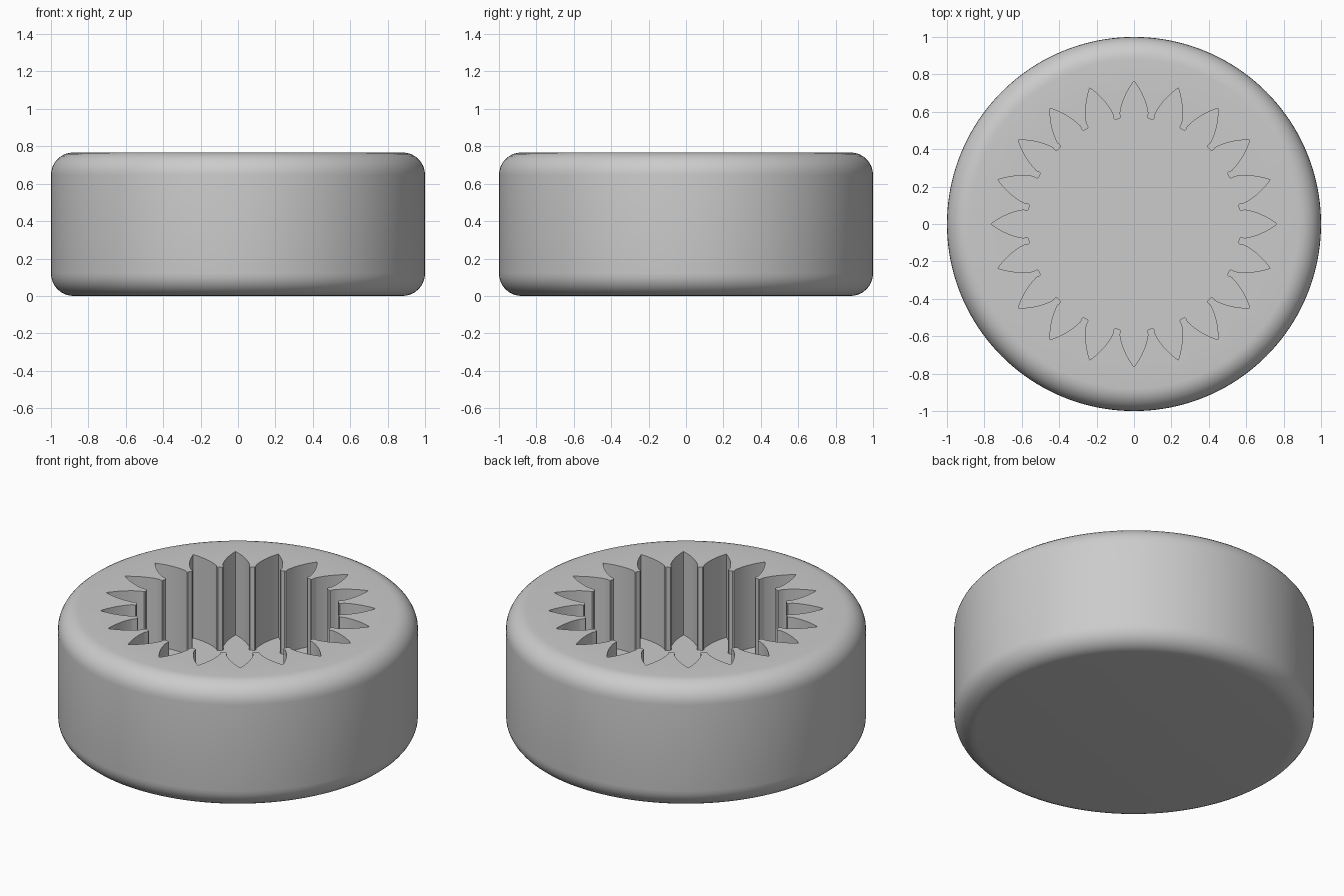
import bpy, bmesh
from math import sin, cos, pi, radians
from mathutils import Vector, Matrix

if "Cube" in bpy.data.objects:
    bpy.data.objects.remove(bpy.data.objects["Cube"])

HEIGHT, FLOOR, FILLET = 0.767, 0.256, 0.12
TEETH, SEGMENTS, STEPS = 20, 160, 8

grey = bpy.data.materials.new("plain grey")
grey.use_nodes = True
colour = (0.6, 0.6, 0.6, 1)
grey.diffuse_color = colour
grey.node_tree.nodes["Principled BSDF"].inputs["Base Color"].default_value = colour

bm = bmesh.new()


def ring(points, z):
    return [bm.verts.new((p[0], p[1], z)) for p in points]


def bridge(low, high):
    for i in range(len(low)):
        j = (i + 1) % len(low)
        bm.faces.new((low[i], low[j], high[j], high[i]))


def loop_edges(loop):
    return [bm.edges.get((loop[i - 1], loop[i])) for i in range(len(loop))]


# Outer body: rounded bottom edge, straight wall, rounded top edge
arc = [i * pi / 2 / STEPS for i in range(STEPS + 1)]
profile = [(1 - FILLET + FILLET * sin(a), FILLET - FILLET * cos(a)) for a in arc]
profile += [(r, HEIGHT - z) for r, z in reversed(profile)]
circle = [(cos(2 * pi * i / SEGMENTS), sin(2 * pi * i / SEGMENTS)) for i in range(SEGMENTS)]
rings = [ring([(x * r, y * r) for x, y in circle], z) for r, z in profile]
for low, high in zip(rings, rings[1:]):
    bridge(low, high)
bm.faces.new(list(reversed(rings[0])))

# Half of one leaf-shaped tooth gap: curved flank, then the rounded land corner
tip, bend, neck = Vector((0.765, 0)), Vector((0.68, 0.062)), Vector((0.59, 0.075))
half = [tip * (1 - t) ** 2 + bend * 2 * t * (1 - t) + neck * t * t
        for t in (i / 10 for i in range(11))]
half += [Vector(p) for p in ((0.575, 0.071), (0.567, 0.072), (0.562, 0.077))]
gap = [Vector((p.x, -p.y)) for p in reversed(half[1:])] + half
outline = [Matrix.Rotation(radians(360 / TEETH * k), 2) @ p for k in range(TEETH) for p in gap]

# Toothed socket with a closed floor
rim, base = ring(outline, HEIGHT), ring(outline, FLOOR)
bridge(rim, base)
bmesh.ops.triangle_fill(bm, edges=loop_edges(base), use_beauty=True, normal=(0, 0, 1))

# Flat top around the socket
bmesh.ops.triangle_fill(bm, edges=loop_edges(rings[-1]) + loop_edges(rim),
                        use_beauty=True, normal=(0, 0, 1))
bmesh.ops.recalc_face_normals(bm, faces=bm.faces)

mesh = bpy.data.meshes.new("toothed_socket_ring")
bm.to_mesh(mesh)
bm.free()
mesh.materials.append(grey)
body = bpy.data.objects.new("toothed_socket_ring", mesh)
bpy.context.collection.objects.link(body)
bpy.context.view_layer.objects.active = body
body.select_set(True)
bpy.ops.object.shade_smooth_by_angle(angle=radians(30))
